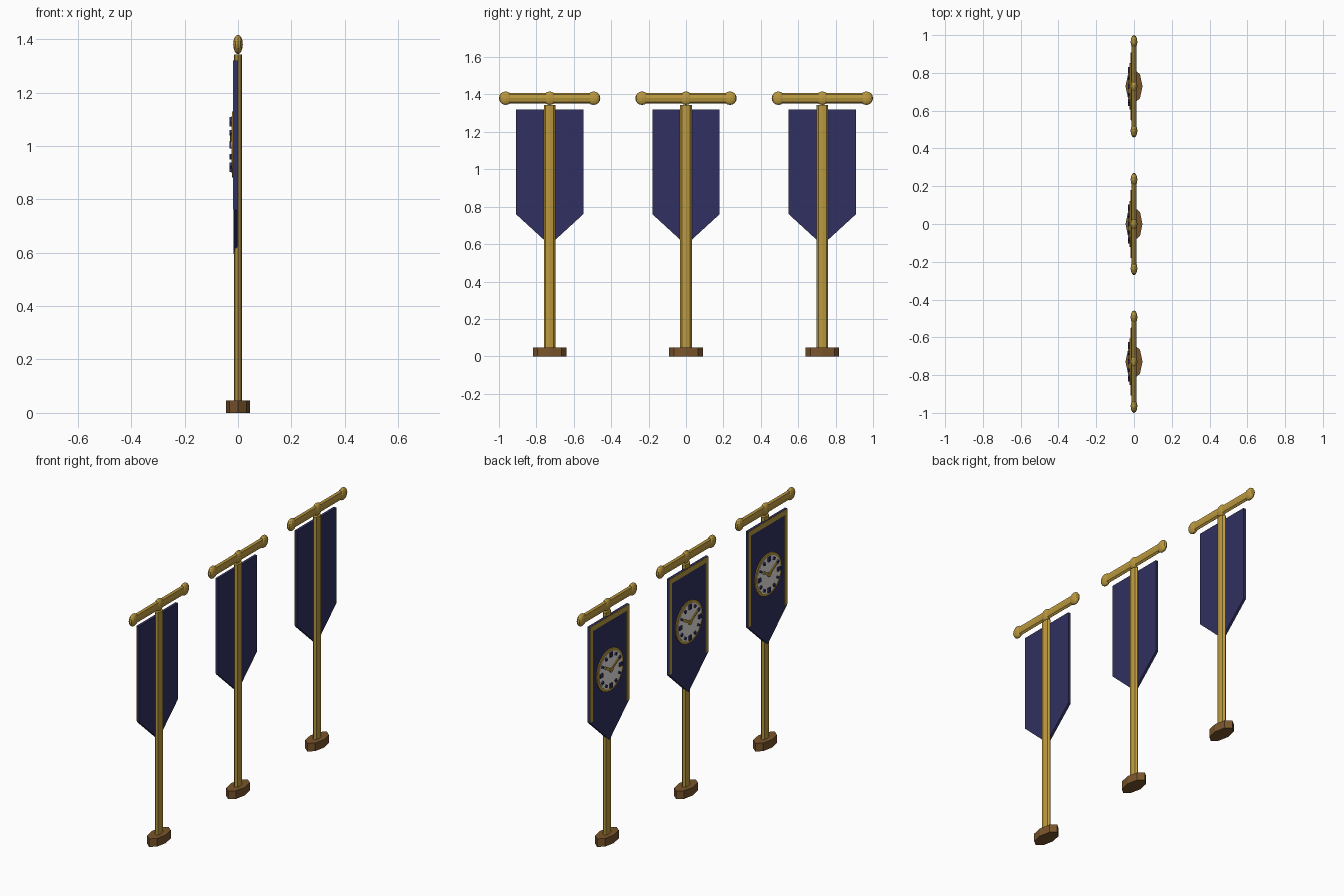
import bpy, math
from mathutils import Vector

if "Cube" in bpy.data.objects:
    bpy.data.objects.remove(bpy.data.objects["Cube"], do_unlink=True)


def material(name, rgb):
    m = bpy.data.materials.new(name)
    m.use_nodes = True
    m.diffuse_color = (*rgb, 1)
    m.node_tree.nodes["Principled BSDF"].inputs["Base Color"].default_value = (*rgb, 1)
    return m


GOLD = material("gold", (0.50, 0.32, 0.05))
NAVY = material("navy cloth", (0.03, 0.03, 0.12))
WOOD = material("brown wood", (0.19, 0.09, 0.025))
WHITE = material("dial white", (0.82, 0.81, 0.78))
SQUASH = 0.5  # everything round is flattened front to back


def finish(name, mat):
    ob = bpy.context.object
    ob.name = name
    ob.data.materials.append(mat)
    return ob


def post(name, y, z0, z1, r, mat):
    """Upright eight-sided prism, flattened along x."""
    bpy.ops.mesh.primitive_cylinder_add(vertices=8, radius=r, depth=z1 - z0,
                                        location=(0, y, (z0 + z1) / 2))
    finish(name, mat).scale.x = SQUASH


def ball(name, y, z, r):
    bpy.ops.mesh.primitive_uv_sphere_add(segments=12, ring_count=8, radius=r,
                                         location=(0, y, z))
    finish(name, GOLD).scale.x = SQUASH


def disc(name, y, z, r, x0, x1, mat, sides=24):
    """Disc facing -x."""
    bpy.ops.mesh.primitive_cylinder_add(vertices=sides, radius=r, depth=x1 - x0,
                                        location=((x0 + x1) / 2, y, z),
                                        rotation=(0, math.pi / 2, 0))
    finish(name, mat)


def box(name, x0, x1, y, z, wide, tall, mat, turn=0):
    bpy.ops.mesh.primitive_cube_add(size=1, location=((x0 + x1) / 2, y, z),
                                    rotation=(turn, 0, 0))
    finish(name, mat).scale = (x1 - x0, wide, tall)


def cloth(name, y):
    """Pointed banner extruded along x."""
    outline = [(-0.18, 1.32), (-0.18, 0.76), (0, 0.595), (0.18, 0.76), (0.18, 1.32)]
    n = len(outline)
    verts = [(x, y + a, z) for x in (-0.017, -0.002) for a, z in outline]
    faces = [tuple(reversed(range(n))), tuple(range(n, 2 * n))]
    faces += [(i, (i + 1) % n, (i + 1) % n + n, i + n) for i in range(n)]
    mesh = bpy.data.meshes.new(name)
    mesh.from_pydata(verts, [], faces)
    ob = bpy.data.objects.new(name, mesh)
    bpy.context.collection.objects.link(ob)
    bpy.context.view_layer.objects.active = ob
    finish(name, NAVY)


def clock(tag, y, z):
    disc("clock_rim" + tag, y, z, 0.123, -0.0225, -0.015, GOLD)
    disc("clock_dial" + tag, y, z, 0.107, -0.0245, -0.016, WHITE)
    # hour marks, larger at the quarters
    for hour in range(12):
        a = hour * math.pi / 6
        size = 0.027 if hour % 3 == 0 else 0.017
        box(f"hour_mark{tag}_{hour}", -0.032, -0.020,
            y - 0.09 * math.sin(a), z + 0.09 * math.cos(a), size * 0.8, size, NAVY, a)
    # hands
    for name, hour, length, wide in (("hour_hand", 10, 0.062, 0.016),
                                     ("minute_hand", 2, 0.088, 0.012)):
        a = hour * math.pi / 6
        box(name + tag, -0.030, -0.022, y - length / 2 * math.sin(a),
            z + length / 2 * math.cos(a), wide, length, GOLD, a)
    disc("clock_hub" + tag, y, z, 0.014, -0.032, -0.022, GOLD, 8)


def banner_stand(tag, y):
    post("base" + tag, y, 0, 0.047, 0.09, WOOD)
    post("pole" + tag, y, 0.04, 1.343, 0.031, GOLD)
    # crossbar with round ends
    bpy.ops.mesh.primitive_cylinder_add(vertices=8, radius=0.029, depth=0.47,
                                        location=(0, y, 1.38),
                                        rotation=(math.pi / 2, 0, 0))
    finish("crossbar" + tag, GOLD).scale.x = SQUASH
    for side, offset in (("_right", -0.235), ("_middle", 0), ("_left", 0.235)):
        ball("finial" + side + tag, y + offset, 1.38, 0.036)
    # cloth and its gold trim
    cloth("cloth" + tag, y)
    for side, s in (("_a", -1), ("_b", 1)):
        box("side_trim" + side + tag, -0.019, -0.010, y + s * 0.168, 1.04,
            0.022, 0.555, GOLD)
    box("top_trim" + tag, -0.0192, -0.010, y, 1.304, 0.358, 0.03, GOLD)
    clock(tag, y, 1.005)


for i, y in enumerate((-0.729, 0, 0.729)):
    banner_stand(f"_{i + 1}", y)
